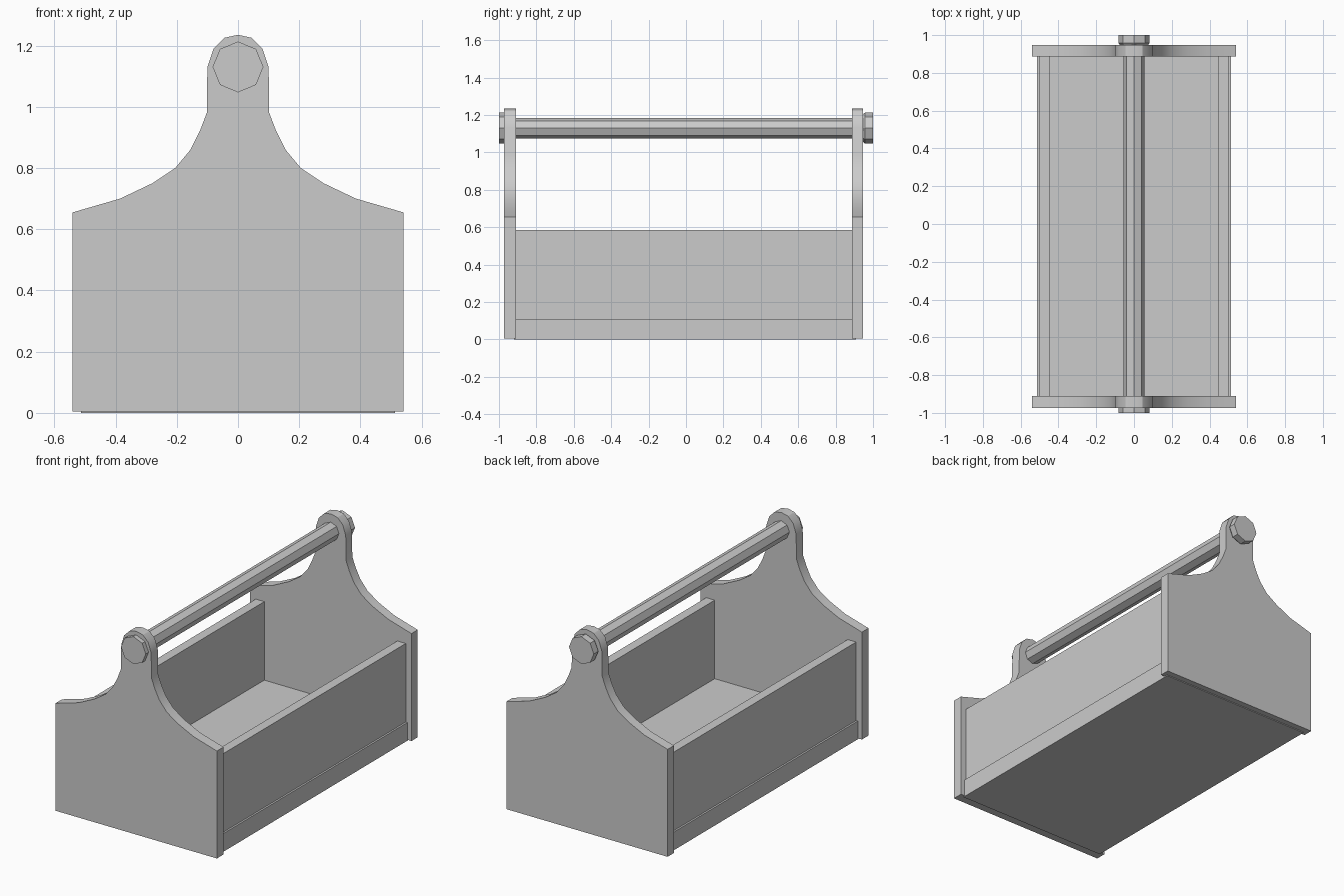
import bpy, bmesh, math

cube = bpy.data.objects.get("Cube")
if cube:
    bpy.data.objects.remove(cube, do_unlink=True)

grey = bpy.data.materials.new("plain grey")
grey.use_nodes = True
COLOUR = (0.6, 0.6, 0.6, 1)
grey.diffuse_color = COLOUR
grey.node_tree.nodes["Principled BSDF"].inputs["Base Color"].default_value = COLOUR


def loft(name, rings):
    """Closed solid through rings of (x, z) outlines, each at its own y."""
    bm = bmesh.new()
    loops = [[bm.verts.new((x, y, z)) for x, z in outline] for y, outline in rings]
    for a, b in zip(loops, loops[1:]):
        for i in range(len(a)):
            j = (i + 1) % len(a)
            bm.faces.new((a[i], a[j], b[j], b[i]))
    bm.faces.new(loops[0])
    bm.faces.new(loops[-1])
    bmesh.ops.recalc_face_normals(bm, faces=bm.faces)
    mesh = bpy.data.meshes.new(name)
    bm.to_mesh(mesh)
    bm.free()
    mesh.materials.append(grey)
    obj = bpy.data.objects.new(name, mesh)
    bpy.context.collection.objects.link(obj)
    return obj


def box(name, x0, x1, y0, y1, z0, z1):
    outline = [(x0, z0), (x1, z0), (x1, z1), (x0, z1)]
    return loft(name, [(y0, outline), (y1, outline)])


def octagon(r, z=1.13):
    return [(r * math.sin(k * math.pi / 4), z + r * math.cos(k * math.pi / 4))
            for k in range(8)]


# End panels with a concave shoulder and a rounded head
half = [(0.54, 0.005), (0.54, 0.655), (0.385, 0.70), (0.28, 0.75), (0.205, 0.80),
        (0.155, 0.86), (0.125, 0.92), (0.102, 0.98), (0.10, 1.13), (0.08, 1.19),
        (0.045, 1.225)]
profile = half + [(0, 1.235)] + [(-x, z) for x, z in reversed(half)]
for name, y0, y1 in (("front_panel", -0.973, -0.91), ("back_panel", 0.887, 0.947)):
    panel = loft(name, [(y0, profile), (y1, profile)])
    bpy.ops.object.select_all(action='DESELECT')
    panel.select_set(True)
    bpy.context.view_layer.objects.active = panel
    bpy.ops.object.shade_smooth_by_angle(angle=math.radians(30))

# Thick floor and the two side boards
box("floor", -0.513, 0.513, -0.92, 0.91, 0, 0.11)
for name, s in (("left_board", 1), ("right_board", -1)):
    x0, x1 = sorted((s * 0.445, s * 0.502))
    box(name, x0, x1, -0.92, 0.90, 0.10, 0.585)

# Carrying rod and its end knobs, tapered towards the panels
loft("handle_rod", [(-0.96, octagon(0.055)), (0.96, octagon(0.055))])
for name, s in (("front_knob", -1), ("back_knob", 1)):
    loft(name, [(s * 0.943, octagon(0.07)), (s * 0.957, octagon(0.083)),
                (s * 1.0, octagon(0.083))])
